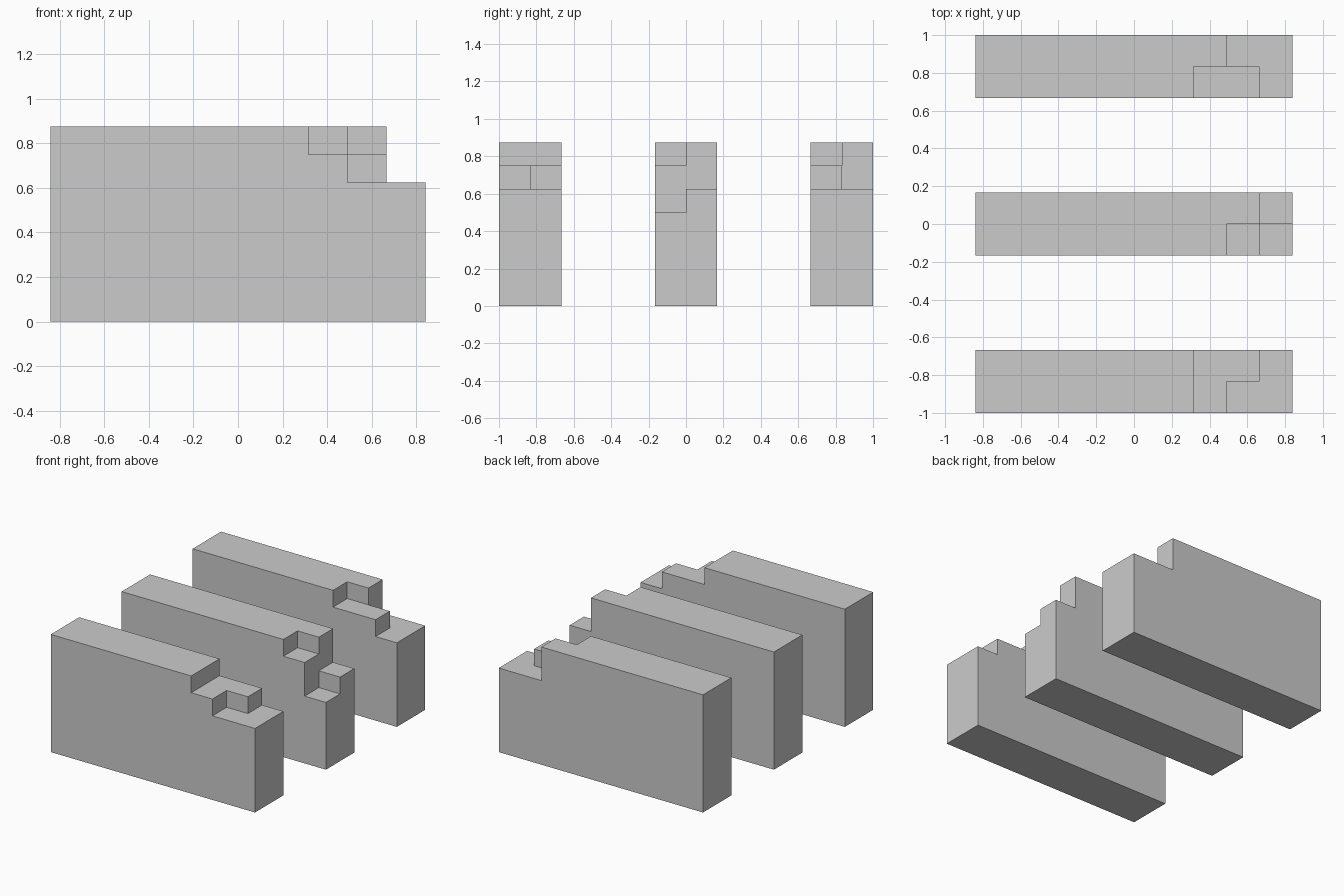
import bpy, bmesh
from mathutils import Vector
from math import radians

if "Cube" in bpy.data.objects:
    bpy.data.objects.remove(bpy.data.objects["Cube"])

XS = [-0.84, 0.315, 0.49, 0.665, 0.84]      # length divisions
ZS = [0.0, 0.5, 0.625, 0.75, 0.875]         # step levels
HALF = 1 / 6                                # half of a wall's thickness


def notched_wall(name, yc, rows):
    """Wall with a stepped end; rows = levels filled per length cell (front row, back row)."""
    ys = [yc - HALF, yc, yc + HALF]

    def solid(c):
        i, j, k = c
        return 0 <= i < 4 and 0 <= j < 2 and 0 <= k < rows[j][i]

    bm = bmesh.new()
    grids = (XS, ys, ZS)
    for cell in ((i, j, k) for i in range(4) for j in range(2) for k in range(4)):
        if not solid(cell):
            continue
        for axis in range(3):
            u, v = (axis + 1) % 3, (axis + 2) % 3
            for side in (0, 1):
                near = list(cell)
                near[axis] += 2 * side - 1
                if solid(near):
                    continue
                # exposed face of this cell
                ring = []
                for du, dv in ((0, 0), (1, 0), (1, 1), (0, 1)):
                    p = Vector()
                    p[axis] = grids[axis][cell[axis] + side]
                    p[u] = grids[u][cell[u] + du]
                    p[v] = grids[v][cell[v] + dv]
                    ring.append(bm.verts.new(p))
                bm.faces.new(ring if side else ring[::-1])
    # weld and merge coplanar faces
    bmesh.ops.remove_doubles(bm, verts=bm.verts[:], dist=1e-4)
    bmesh.ops.dissolve_limit(bm, angle_limit=radians(1), verts=bm.verts[:], edges=bm.edges[:])
    mesh = bpy.data.meshes.new(name)
    bm.to_mesh(mesh)
    bm.free()
    bpy.context.collection.objects.link(bpy.data.objects.new(name, mesh))


# Three parallel walls, each with a differently stepped right end
notched_wall("front_wall", -1 + HALF, [(4, 3, 2, 2), (4, 3, 3, 2)])
notched_wall("middle_wall", 0.0, [(4, 4, 3, 1), (4, 4, 4, 2)])
notched_wall("back_wall", 1 - HALF, [(4, 3, 3, 2), (4, 4, 2, 2)])
